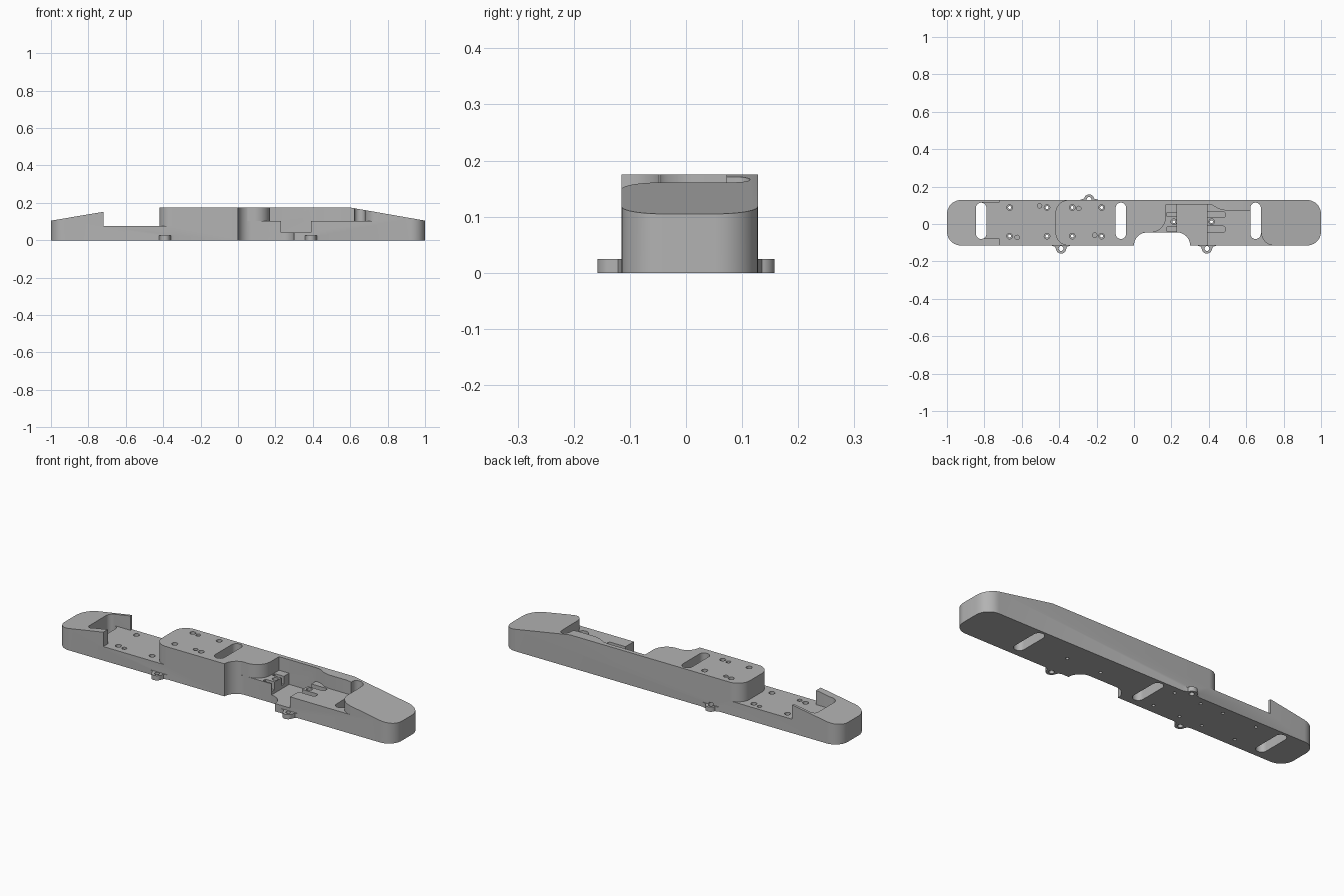
import bpy
import bmesh
from math import sin, cos, pi, radians

if "Cube" in bpy.data.objects:
    bpy.data.objects.remove(bpy.data.objects["Cube"], do_unlink=True)

grey = bpy.data.materials.new("plain grey")
grey.use_nodes = True
grey.diffuse_color = (0.45, 0.45, 0.45, 1)
grey.node_tree.nodes["Principled BSDF"].inputs["Base Color"].default_value = grey.diffuse_color

FRONT, BACK = -0.115, 0.128


def arc(cx, cy, r, start, end, steps=10):
    angles = [radians(start + (end - start) * i / steps) for i in range(steps + 1)]
    return [(cx + r * cos(a), cy + r * sin(a)) for a in angles]


def rounded(x0, x1, y0, y1, r):
    return (arc(x1 - r, y0 + r, r, -90, 0) + arc(x1 - r, y1 - r, r, 0, 90)
            + arc(x0 + r, y1 - r, r, 90, 180) + arc(x0 + r, y0 + r, r, 180, 270))


def prism(name, points, low, high, along_y=False):
    """Extrude an outline upward, or an xz outline along y."""
    bm = bmesh.new()
    place = (lambda a, b: (a, low, b)) if along_y else (lambda a, b: (a, b, low))
    face = bm.faces.new([bm.verts.new(place(*p)) for p in points])
    new = bmesh.ops.extrude_face_region(bm, geom=[face])["geom"]
    shift = (0, high - low, 0) if along_y else (0, 0, high - low)
    bmesh.ops.translate(bm, vec=shift, verts=[v for v in new if isinstance(v, bmesh.types.BMVert)])
    bmesh.ops.remove_doubles(bm, verts=bm.verts, dist=1e-5)
    bmesh.ops.recalc_face_normals(bm, faces=bm.faces)
    mesh = bpy.data.meshes.new(name)
    bm.to_mesh(mesh)
    bm.free()
    mesh.materials.append(grey)
    obj = bpy.data.objects.new(name, mesh)
    bpy.context.collection.objects.link(obj)
    return obj


def combine(tool, operation="DIFFERENCE"):
    tool.hide_render = True
    bpy.context.view_layer.objects.active = body
    mod = body.modifiers.new("combine", "BOOLEAN")
    mod.operation, mod.solver, mod.object = operation, "EXACT", tool
    bpy.ops.object.modifier_apply(modifier=mod.name)
    bpy.data.objects.remove(tool, do_unlink=True)


def cut(points, low=-0.1, high=0.3):
    combine(prism("cutter", points, low, high))


def hole(x, y, r, low=-0.1, high=0.3):
    cut(arc(x, y, r, 0, 345, 23), low, high)


# Long body with rounded corners and sloping ends
body = prism("body", rounded(-1, 1, FRONT, BACK, 0.075), 0, 0.3)
side = [(-1.1, -0.1), (1.1, -0.1), (1.1, 0.0875), (0.6, 0.175),
        (-0.6, 0.175), (-0.72, 0.152), (-1.1, 0.088)]
combine(prism("side_profile", side, -0.5, 0.5, True), "INTERSECT")

# Low deck, ending at the rounded raised block
r = 0.07
cut([(-0.72, -0.3), (-0.42 + r, -0.3)]
    + arc(-0.42 + r, FRONT + r, r, 270, 180) + arc(-0.42 + r, BACK - r, r, 180, 90)
    + [(-0.42 + r, 0.3), (-0.72, 0.3)], 0.075)

# Pocket between the thin walls of the end block
cut([(-0.70, -0.077), (-0.70, 0.114)] + arc(-0.817, 0.086, 0.028, 90, 180)
    + arc(-0.817, -0.049, 0.028, 180, 270), 0.075)

# Front cavity above the shelf
cut([(0.05, -0.3), (0.05, -0.045)] + arc(0.09, 0.035, 0.08, -90, 0)
    + [(0.17, 0.105), (0.39, 0.105), (0.42, 0.1), (0.455, 0.08), (0.49, 0.072), (0.68, 0.072)]
    + arc(0.75, FRONT + r, r, 180, 270) + [(0.75, -0.3)], 0.102)

# Full-height front notch
cut([(0, -0.3), (0.3, -0.3)] + arc(0.3 - r, FRONT, r, 0, 90) + arc(r, FRONT, r, 90, 180))

# Cross channel with small keyed slots on both sides
cut([(0.23, -0.3), (0.39, -0.3), (0.39, 0.105), (0.23, 0.105)], 0.042)
for y in (0.05, -0.028):
    cut(rounded(0.35, 0.487, y - 0.016, y + 0.016, 0.01), 0.06)
    cut(rounded(0.175, 0.26, y - 0.011, y + 0.011, 0.004), 0.06)

# Three oblong through slots
for x in (-0.817, -0.07, 0.65):
    cut(rounded(x - 0.028, x + 0.028, -0.08, 0.114, 0.0279))

# Stepped screw holes
screws = [(x, y) for x in (-0.665, -0.465, -0.33, -0.173) for y in (0.088, -0.065)]
screws += [(0.213, 0.012), (0.415, 0.012)]
for x, y in screws:
    hole(x, y, 0.008)
    hole(x, y, 0.015, 0.04)

# Blind peg holes
for x, y in ((-0.625, -0.072), (-0.505, 0.097), (-0.295, 0.083), (-0.21, -0.06)):
    hole(x, y, 0.012, 0.03)

# Mounting lugs with flared roots
for x, edge, out, reach in ((-0.39, FRONT, -1, 0.043), (0.39, FRONT, -1, 0.043), (-0.24, BACK, 1, 0.03)):
    cy = reach - 0.027
    half = arc(0, cy, 0.027, 90, 10, 8)
    right = half + [(0.033, 0.006), (0.052, 0), (0.052, -0.02)]
    outline = right + [(-px, py) for px, py in reversed(right[1:])]
    combine(prism("lug", [(x + px, edge + out * py) for px, py in outline], 0, 0.025), "UNION")
    hole(x, edge + out * cy, 0.013, -0.1, 0.025 + 0.01)

# Smooth the curved walls, keep the edges crisp
body.select_set(True)
bpy.context.view_layer.objects.active = body
bpy.ops.object.shade_smooth_by_angle(angle=radians(30))
